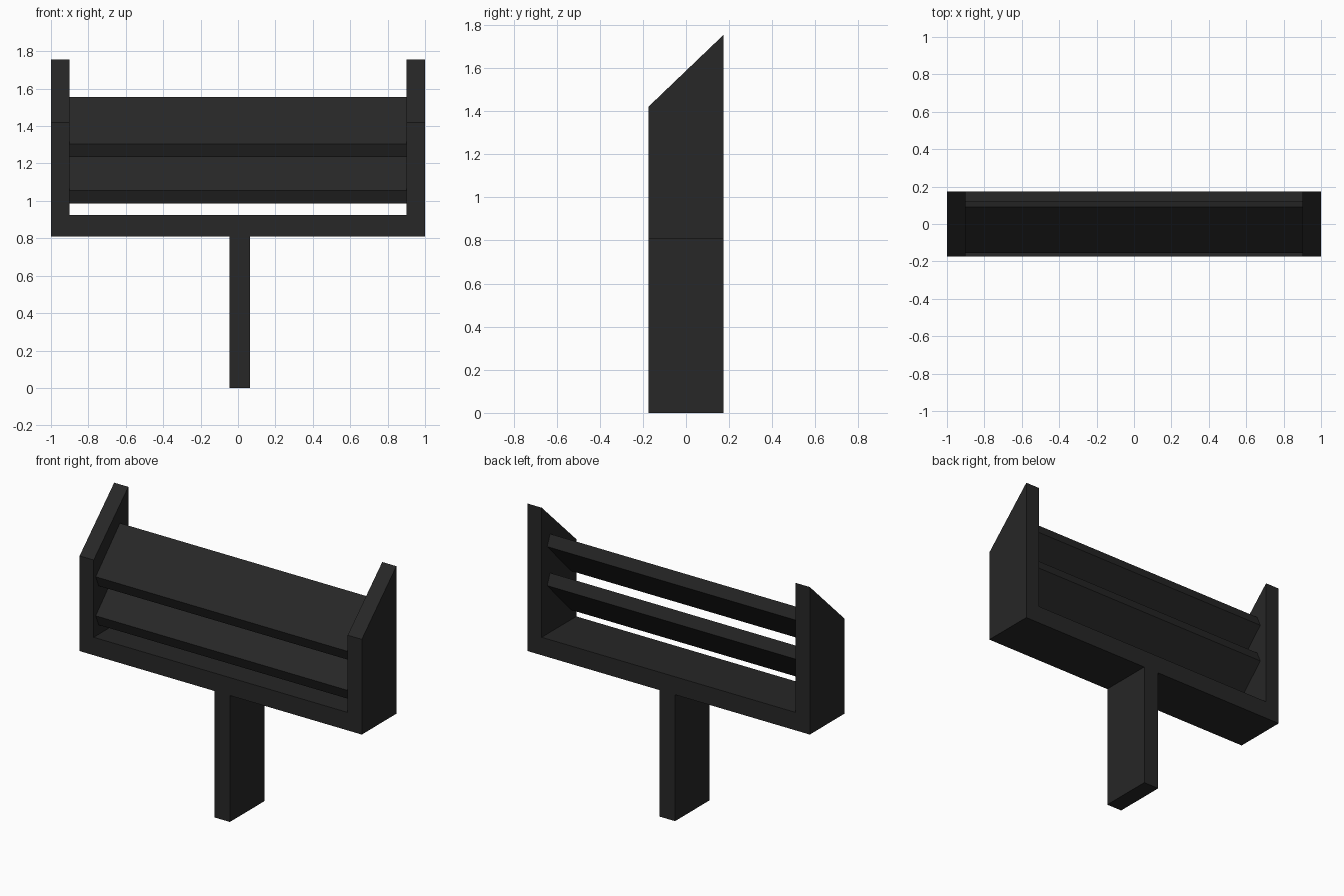
import bpy
import bmesh
from mathutils import Vector

if "Cube" in bpy.data.objects:
    bpy.data.objects.remove(bpy.data.objects["Cube"], do_unlink=True)

DARK = (0.02, 0.02, 0.02, 1)
black = bpy.data.materials.new("matte black")
black.use_nodes = True
black.diffuse_color = DARK
black.node_tree.nodes["Principled BSDF"].inputs["Base Color"].default_value = DARK

HALF_DEPTH = 0.175
FRONT_TOP, BACK_TOP = 1.42, 1.755


def extrude_profile(name, points, direction, adjust=None):
    """Make a solid by sweeping a flat outline along a vector."""
    bm = bmesh.new()
    face = bm.faces.new([bm.verts.new(p) for p in points])
    swept = bmesh.ops.extrude_face_region(bm, geom=[face], use_keep_orig=True)
    moved = [g for g in swept["geom"] if isinstance(g, bmesh.types.BMVert)]
    bmesh.ops.translate(bm, verts=moved, vec=Vector(direction))
    if adjust:
        for v in bm.verts:
            adjust(v)
    bmesh.ops.recalc_face_normals(bm, faces=bm.faces)
    mesh = bpy.data.meshes.new(name)
    bm.to_mesh(mesh)
    bm.free()
    mesh.materials.append(black)
    obj = bpy.data.objects.new(name, mesh)
    bpy.context.collection.objects.link(obj)
    return obj


def raise_back(v):
    # Side walls slope up towards the back
    if v.co.y > 0 and v.co.z > FRONT_TOP - 0.01:
        v.co.z = BACK_TOP


# U-shaped frame: base with a side wall at each end
right_half = [(0.9, 0.925), (0.9, FRONT_TOP), (1, FRONT_TOP), (1, 0.81)]
outline = right_half + [(-x, z) for x, z in reversed(right_half)]
extrude_profile("frame", [(x, -HALF_DEPTH, z) for x, z in outline],
                (0, 2 * HALF_DEPTH, 0), raise_back)

# Supporting post, slightly off centre
post = [(-0.045, 0), (0.065, 0), (0.065, 0.81), (-0.045, 0.81)]
extrude_profile("post", [(x, -HALF_DEPTH, z) for x, z in post],
                (0, 2 * HALF_DEPTH, 0))

# Two tilted slats between the side walls
slat = [(-0.155, 0.07), (0.09, 0.32), (0.12, 0.25), (-0.125, 0)]
for name, height in (("lower_slat", 0.985), ("upper_slat", 1.235)):
    extrude_profile(name, [(-0.9, y, height + z) for y, z in slat], (1.8, 0, 0))
